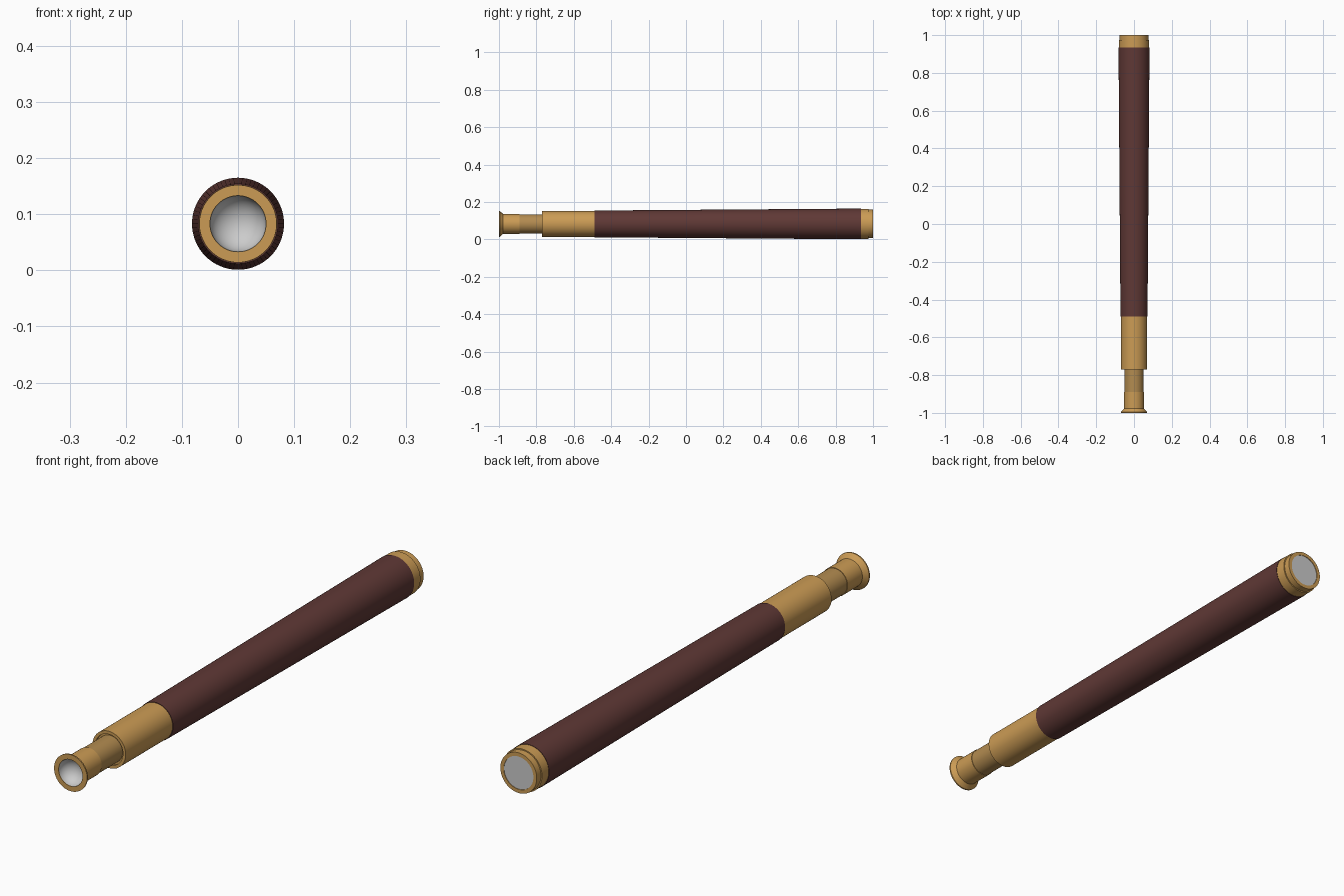
import bpy, bmesh, math

if "Cube" in bpy.data.objects:
    bpy.data.objects.remove(bpy.data.objects["Cube"])

AXIS_Z = 0.083
SIDES = 64


def material(name, rgb):
    m = bpy.data.materials.new(name)
    m.diffuse_color = (*rgb, 1)
    m.use_nodes = True
    m.node_tree.nodes["Principled BSDF"].inputs["Base Color"].default_value = m.diffuse_color
    return m


brass = material("brass", (0.60, 0.33, 0.09))
dark_brass = material("dark_brass", (0.45, 0.26, 0.08))
wood = material("wood", (0.115, 0.04, 0.036))


def lathe(name, profile, mat=None, closed=True):
    """Spin (y, radius) points around the long axis."""
    bm = bmesh.new()
    rings = []
    for y, r in profile:
        if r == 0:
            rings.append([bm.verts.new((0, y, 0))] * SIDES)
            continue
        angles = [2 * math.pi * i / SIDES for i in range(SIDES)]
        rings.append([bm.verts.new((r * math.cos(a), y, r * math.sin(a))) for a in angles])
    pairs = list(zip(rings, rings[1:]))
    if closed:
        pairs.append((rings[-1], rings[0]))
    for a, b in pairs:
        for i in range(SIDES):
            j = (i + 1) % SIDES
            quad = list(dict.fromkeys((a[i], b[i], b[j], a[j])))
            bm.faces.new(quad)
    bmesh.ops.recalc_face_normals(bm, faces=bm.faces)
    if not closed and sum(f.normal.y * f.calc_area() for f in bm.faces) > 0 and profile[0][0] < 0:
        bmesh.ops.reverse_faces(bm, faces=bm.faces)
    mesh = bpy.data.meshes.new(name)
    bm.to_mesh(mesh)
    bm.free()
    ob = bpy.data.objects.new(name, mesh)
    ob.location.z = AXIS_Z
    bpy.context.collection.objects.link(ob)
    if mat:
        mesh.materials.append(mat)
    bpy.ops.object.select_all(action='DESELECT')
    ob.select_set(True)
    bpy.context.view_layer.objects.active = ob
    bpy.ops.object.shade_smooth_by_angle(angle=math.radians(30))
    return ob


# Flared eyepiece
lathe("eyepiece", [(-1.0, 0.050), (-1.0, 0.069), (-0.995, 0.069), (-0.978, 0.053),
                   (-0.89, 0.053), (-0.89, 0.050)], brass)
# Concave eyepiece lens
bowl = [(-0.998 + 0.045 * math.sin(t), 0.050 * math.cos(t))
        for t in [math.pi / 2 * i / 10 for i in range(10)]] + [(-0.953, 0)]
lathe("eyepiece_lens", bowl, closed=False)
# Narrow sliding tube
lathe("inner_tube", [(-0.90, 0.046), (-0.90, 0.051), (-0.75, 0.051), (-0.75, 0.046)], dark_brass)
# Wide draw tube with a recessed collar at its mouth
lathe("draw_tube", [(-0.762, 0.046), (-0.762, 0.058), (-0.77, 0.058), (-0.77, 0.0695),
                    (-0.47, 0.0695), (-0.47, 0.046)], brass)
# Tapered wooden barrel
lathe("barrel", [(-0.49, 0.066), (-0.49, 0.0715), (0.935, 0.082), (0.935, 0.066)], wood)
# Stepped end cap
lathe("end_cap", [(0.93, 0.062), (0.93, 0.0805), (0.975, 0.0805), (0.975, 0.076),
                  (1.0, 0.076), (1.0, 0.062)], brass)
# Front objective lens
lathe("objective_lens", [(0.985, 0), (0.985, 0.063), (0.998, 0.063), (0.998, 0)], closed=False)
